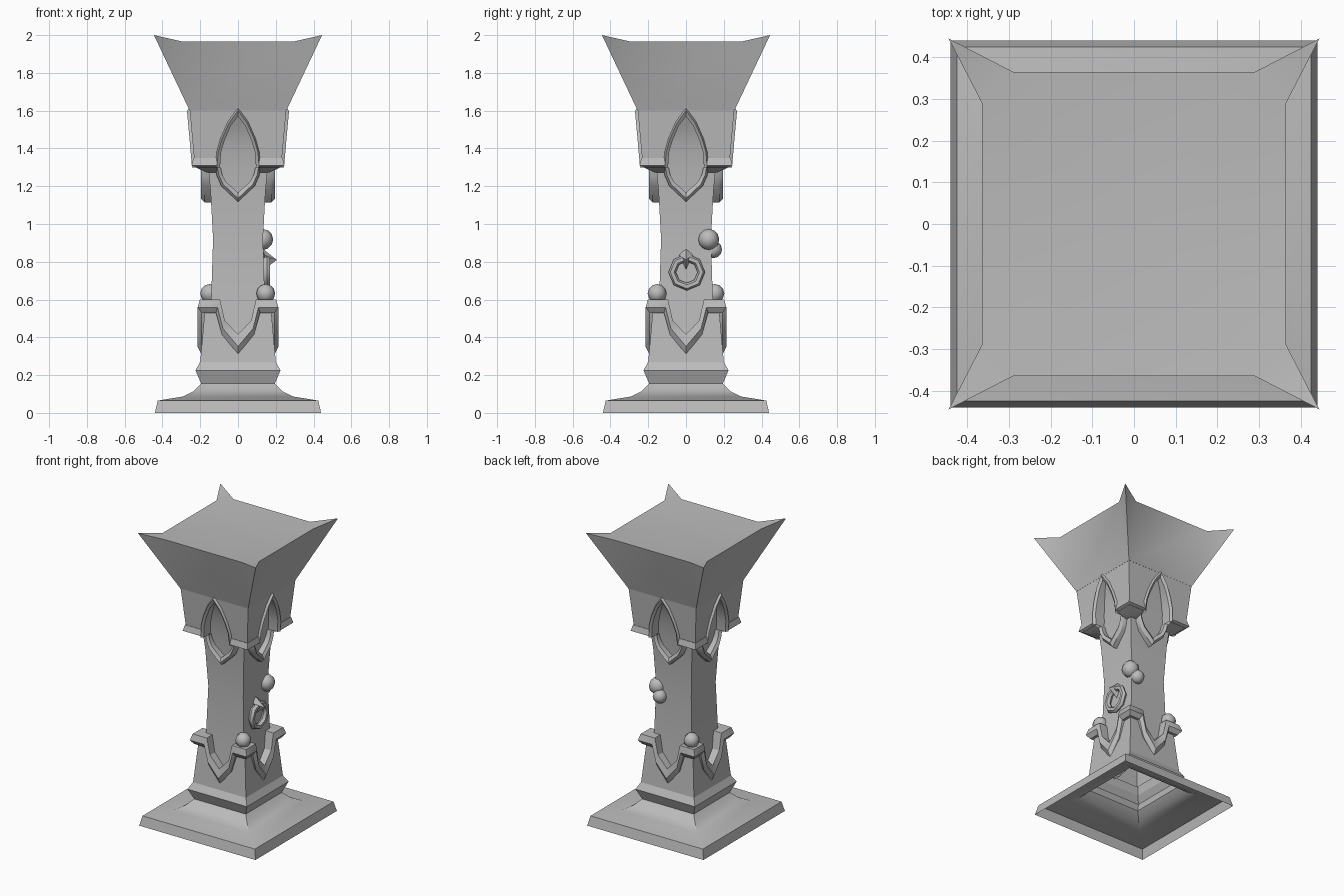
import bpy, bmesh, math
from mathutils import Matrix, Vector

if "Cube" in bpy.data.objects:
    bpy.data.objects.remove(bpy.data.objects["Cube"], do_unlink=True)

stone = bpy.data.materials.new("grey stone")
stone.use_nodes = True
GREY = (0.5, 0.5, 0.5, 1)
stone.diffuse_color = GREY
stone.node_tree.nodes["Principled BSDF"].inputs["Base Color"].default_value = GREY


def finish(name, bm, angle=30):
    bmesh.ops.remove_doubles(bm, verts=bm.verts, dist=0.0005)
    bmesh.ops.recalc_face_normals(bm, faces=bm.faces)
    mesh = bpy.data.meshes.new(name)
    bm.to_mesh(mesh)
    bm.free()
    mesh.materials.append(stone)
    ob = bpy.data.objects.new(name, mesh)
    bpy.context.collection.objects.link(ob)
    bpy.ops.object.select_all(action="DESELECT")
    ob.select_set(True)
    bpy.context.view_layer.objects.active = ob
    bpy.ops.object.shade_smooth_by_angle(angle=math.radians(angle))
    return ob


def face(bm, side, points):
    """Add a face on one of the four sides; points are (along, outward, height)."""
    turn = Matrix.Rotation(side * math.pi / 2, 3, "Z")
    bm.faces.new([bm.verts.new(turn @ Vector((u, -d, z))) for u, d, z in points])


def skin(bm, side, rows, caps=False):
    """Bridge successive rows of points with quads."""
    for a, b in zip(rows, rows[1:]):
        for i in range(len(a) - 1):
            face(bm, side, (a[i], a[i + 1], b[i + 1], b[i]))
    if caps:
        face(bm, side, rows[0])
        face(bm, side, rows[-1])


def square_loft(name, profile):
    """Square section shell from (half width, height) pairs."""
    bm = bmesh.new()
    for side in range(4):
        skin(bm, side, [[(-h, h, z), (h, h, z)] for h, z in profile])
    return finish(name, bm)


def mirrored(stations):
    """Complete a half path that ends on the centre line."""
    flip = [((-a[0], a[1]), (-b[0], b[1])) for a, b in reversed(stations[:-1])]
    return stations + flip


def moulding(name, stations, front, back, to_corner=False):
    """Bevelled ribbon following (outer, inner) edge pairs on every side."""
    bm = bmesh.new()
    section = [(0, None), (0, -0.02), (0.4, 0), (1, -0.012), (1, None)]
    path = mirrored(stations)
    for side in range(4):
        rows = []
        for n, (o, i) in enumerate(path):
            row = []
            for t, lift in section:
                u, z = (o[k] + (i[k] - o[k]) * t for k in (0, 1))
                d = back if lift is None else front(z) + lift
                if to_corner and n in (0, len(path) - 1):
                    u = math.copysign(d, u)
                row.append((u, d, z))
            rows.append(row)
        skin(bm, side, rows)
    return finish(name, bm)


# Stepped foot, open underneath, and the waisted shaft
square_loft("plinth", [(0.44, 0), (0.425, 0.065), (0.29, 0.087), (0.235, 0.115),
                       (0.195, 0.155), (0.225, 0.225), (0.2, 0.27)])
square_loft("shaft", [(0.165, 0.3), (0.155, 0.42), (0.142, 0.6), (0.132, 0.92),
                      (0.146, 1.18), (0.158, 1.3), (0.175, 1.42), (0.205, 1.52),
                      (0.245, 1.6)])

# Lower collar: four tapering panels with a pointed notch
low_v = [((-0.2, 0.53), (-0.2, 0.6)), ((-0.117, 0.53), (-0.095, 0.6)),
         ((-0.085, 0.415), (-0.07, 0.49)), ((0, 0.31), (0, 0.415))]


def low_depth(z):
    return 0.2 - (z - 0.27) * 0.09


bm = bmesh.new()
for side in range(4):
    notch = [((o[0] + i[0]) / 2, (o[1] + i[1]) / 2) for o, i in mirrored(low_v)[1:-1]]
    top = notch[0][1]
    a, b = low_depth(0.27), low_depth(top)
    outline = [(-a, 0.27), (-b, top)] + notch + [(b, top), (a, 0.27)]
    face(bm, side, [(u, low_depth(z), z) for u, z in outline])
finish("lower_collar", bm)
moulding("lower_moulding", low_v, lambda z: 0.214, 0.13, to_corner=True)


# Upper collar: panels with a pointed arch opening
def high_depth(z):
    return 0.233 + (z - 1.353) * 0.09


arch = [((-0.123, 1.3), (-0.095, 1.3)), ((-0.116, 1.38), (-0.09, 1.38)),
        ((-0.095, 1.455), (-0.07, 1.445)), ((-0.055, 1.545), (-0.038, 1.52)),
        ((0, 1.62), (0, 1.57))]
bm = bmesh.new()
for side in range(4):
    hole = [((o[0] + i[0]) / 2, (o[1] + i[1]) / 2) for o, i in mirrored(arch)]
    a, b = high_depth(1.6), high_depth(1.3)
    outline = [(-a, 1.6), (-b, 1.3)] + hole + [(b, 1.3), (a, 1.6)]
    face(bm, side, [(u, high_depth(z), z) for u, z in outline])
finish("upper_collar", bm)
moulding("arch_moulding", arch, lambda z: high_depth(z) + 0.015, 0.165)

# Pointed pendant beneath each arch
pendant = [((-0.12, 1.3), (-0.092, 1.3)), ((-0.112, 1.255), (-0.085, 1.265)),
           ((-0.088, 1.2), (-0.065, 1.225)), ((0, 1.115), (0, 1.167))]
moulding("pendant_moulding", pendant, lambda z: 0.197, 0.135)

# Wedge trims wrapping the corners of the upper collar
bm = bmesh.new()
wedge = [(0.13, 1.345), (0.236, 1.35), (0.246, 1.31), (0.165, 1.272), (0.13, 1.272)]
for side in range(4):
    for s in (-1, 1):
        rows = [[(s * 0.11, d, z) for d, z in wedge], [(s * d, d, z) for d, z in wedge]]
        skin(bm, side, rows)
        face(bm, side, rows[0])
finish("corner_trim", bm)

# Flared capital with four raised corner points
bm = bmesh.new()
base, rim, inset = (0.256, 1.6), (0.365, 1.965), 0.29
for side in range(4):
    for s in (-1, 1):
        face(bm, side, [(s * base[0], *base), (s * 0.445, 0.445, 2), (s * inset, *rim)])
    face(bm, side, [(-base[0], *base), (base[0], *base), (inset, *rim), (-inset, *rim)])
    face(bm, side, [(inset, *rim), (0.445, 0.445, 2), (rim[0], inset, rim[1])])
    face(bm, side, [(-inset, *rim), (inset, *rim), (0, 0, rim[1])])
    face(bm, side, [(inset, *rim), (rim[0], inset, rim[1]), (0, 0, rim[1])])
finish("capital", bm)

# Hanging ring on the left face
bpy.ops.mesh.primitive_torus_add(major_segments=8, minor_segments=6, major_radius=0.077,
                                 minor_radius=0.02, location=(0.153, 0.004, 0.745),
                                 rotation=(0, math.pi / 2, 0))
ring = bpy.context.object
ring.name = "ring"
ring.data.materials.append(stone)
bpy.ops.object.shade_smooth_by_angle(angle=math.radians(50))

# Faceted kite-shaped hook holding the ring
bm = bmesh.new()
tip = (0.205, 0, 0.81)
kite = [(0.13, 0, 0.87), (0.14, 0.036, 0.835), (0.14, 0, 0.76), (0.14, -0.036, 0.835)]
for i in range(4):
    bm.faces.new([bm.verts.new(p) for p in (kite[i], kite[(i + 1) % 4], tip)])
bm.faces.new([bm.verts.new(p) for p in kite])
finish("ring_hook", bm)

# Rounded studs on the edges of the shaft
studs = [("edge_stud", (0.13, 0.12, 0.918), 0.056),
         ("back_stud", (0.095, 0.145, 0.865), 0.046),
         ("front_collar_stud", (0.147, -0.153, 0.632), 0.05),
         ("back_collar_stud", (-0.15, 0.153, 0.632), 0.05)]
for name, place, radius in studs:
    bpy.ops.mesh.primitive_uv_sphere_add(segments=8, ring_count=6, radius=radius, location=place)
    stud = bpy.context.object
    stud.name = name
    stud.data.materials.append(stone)
    bpy.ops.object.shade_smooth_by_angle(angle=math.radians(60))
